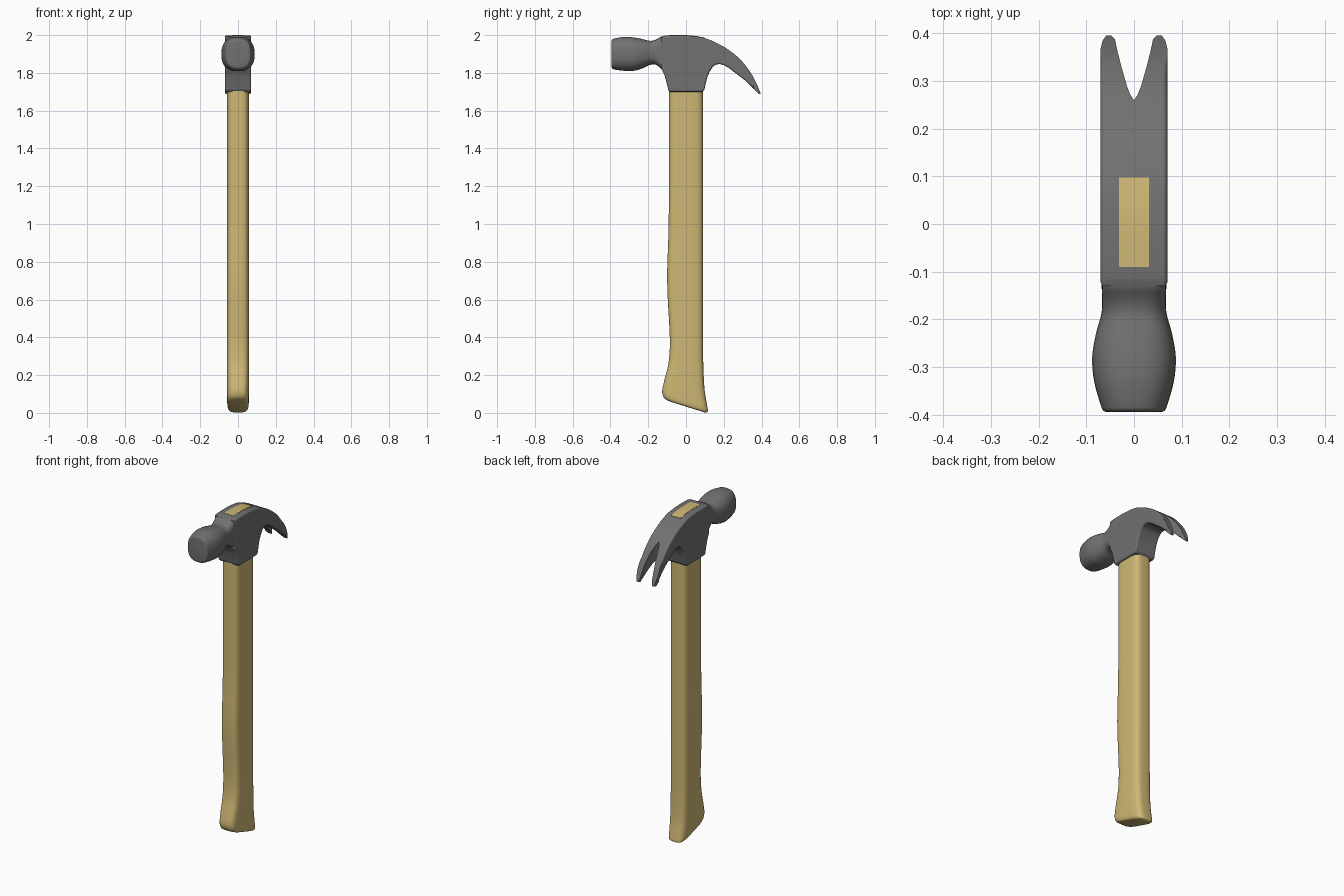
import bpy, bmesh, math

if "Cube" in bpy.data.objects:
    bpy.data.objects.remove(bpy.data.objects["Cube"])


def material(name, rgb):
    m = bpy.data.materials.new(name)
    m.diffuse_color = (*rgb, 1)
    m.use_nodes = True
    m.node_tree.nodes["Principled BSDF"].inputs["Base Color"].default_value = m.diffuse_color
    return m


STEEL = material("dark steel", (0.165, 0.165, 0.165))
WOOD = material("light wood", (0.62, 0.475, 0.175))


def smooth_path(pts, n):
    """Catmull-Rom through tuples of numbers."""
    out = []
    for i in range(len(pts) - 1):
        p0, p1, p2 = pts[max(i - 1, 0)], pts[i], pts[i + 1]
        p3 = pts[min(i + 2, len(pts) - 1)]
        for k in range(n):
            t = k / n
            out.append(tuple(0.5 * (2 * b + (c - a) * t + (2 * a - 5 * b + 4 * c - d) * t * t
                                    + (3 * b - a - 3 * c + d) * t ** 3)
                             for a, b, c, d in zip(p0, p1, p2, p3)))
    out.append(tuple(pts[-1]))
    return out


def make_object(name, bm, mat):
    bmesh.ops.recalc_face_normals(bm, faces=bm.faces)
    me = bpy.data.meshes.new(name)
    bm.to_mesh(me)
    bm.free()
    me.materials.append(mat)
    ob = bpy.data.objects.new(name, me)
    bpy.context.collection.objects.link(ob)
    return ob


def activate(ob):
    bpy.ops.object.select_all(action='DESELECT')
    ob.select_set(True)
    bpy.context.view_layer.objects.active = ob


def shade(ob, angle=40):
    activate(ob)
    bpy.ops.object.shade_smooth_by_angle(angle=math.radians(angle))


def unit_ring(e, n=40):
    """Rounded-square outline in -1..1; a larger e is squarer."""
    res = []
    for i in range(n):
        a = 2 * math.pi * (i + 0.5) / n
        c, s = math.cos(a), math.sin(a)
        res.append((math.copysign(abs(c) ** (2 / e), c), math.copysign(abs(s) ** (2 / e), s)))
    return res


def loft(name, rings, mat):
    bm = bmesh.new()
    vs = [[bm.verts.new(p) for p in r] for r in rings]
    n = len(vs[0])
    for a, b in zip(vs, vs[1:]):
        for i in range(n):
            bm.faces.new((a[i], a[(i + 1) % n], b[(i + 1) % n], b[i]))
    bm.faces.new(vs[0])
    bm.faces.new(vs[-1])
    ob = make_object(name, bm, mat)
    shade(ob)
    return ob


def prism(name, a_pts, b_pts, mat, bevel=0, limit=1):
    """Solid between two matching outlines, with optional rounded rims where y < limit."""
    bm = bmesh.new()
    a = [bm.verts.new(p) for p in a_pts]
    b = [bm.verts.new(p) for p in b_pts]
    caps = [bm.faces.new(a), bm.faces.new(b)]
    n = len(a)
    for i in range(n):
        bm.faces.new((a[i], a[(i + 1) % n], b[(i + 1) % n], b[i]))
    bmesh.ops.recalc_face_normals(bm, faces=bm.faces)
    if bevel:
        rim = [e for f in caps for e in f.edges if max(v.co.y for v in e.verts) < limit]
        bmesh.ops.bevel(bm, geom=rim, offset=bevel, segments=3, profile=0.5,
                        affect='EDGES', clamp_overlap=False)
    return make_object(name, bm, mat)


# Handle: z front, z back, y front, y back, half width
spec = [(1.90, 1.90, -.09, .09, .058), (1.45, 1.45, -.09, .09, .058),
        (1.00, 1.00, -.092, .09, .058), (.70, .70, -.10, .09, .059),
        (.40, .40, -.086, .09, .059), (.27, .25, -.092, .092, .059),
        (.18, .13, -.113, .098, .059), (.12, .05, -.126, .11, .058),
        (.088, .015, -.121, .116, .056), (.07, .004, -.105, .113, .051),
        (.06, .002, -.085, .10, .042)]
rings = []
for zf, zb, yf, yb, hx in smooth_path(spec, 5):
    rings.append([(hx * u, (yf + yb) / 2 + (yb - yf) / 2 * v,
                   (zf + zb) / 2 + (zb - zf) / 2 * v) for u, v in unit_ring(4)])
loft("handle", rings, WOOD)

# Striking end: y, half width, z top, z bottom, squareness
spec = [(-.395, .055, 1.962, 1.838, 2.7), (-.392, .064, 1.975, 1.826, 2.7),
        (-.38, .070, 1.982, 1.818, 2.6), (-.33, .084, 1.990, 1.811, 2.5),
        (-.28, .088, 1.988, 1.810, 2.5), (-.23, .080, 1.979, 1.824, 2.5),
        (-.19, .069, 1.970, 1.842, 2.7), (-.16, .067, 1.976, 1.843, 3.4),
        (-.13, .068, 1.992, 1.820, 5), (-.10, .068, 1.994, 1.790, 6)]
rings = []
for y, hx, zt, zb, e in smooth_path(spec, 4):
    rings.append([(hx * u, y, (zt + zb) / 2 + (zt - zb) / 2 * v) for u, v in unit_ring(e)])
loft("striking_end", rings, STEEL)

# Head body and claw: side profile (y, z)
top = smooth_path([(-.13, 1.992), (-.10, 1.998), (0, 1.998), (.10, 1.984), (.20, 1.938),
                   (.28, 1.878), (.34, 1.805), (.375, 1.74), (.396, 1.69)], 4)
under = smooth_path([(.386, 1.687), (.36, 1.713), (.31, 1.762), (.26, 1.80), (.22, 1.83),
                     (.18, 1.846), (.145, 1.835), (.118, 1.79), (.105, 1.745),
                     (.097, 1.71)], 4)
base = [(.086, 1.70), (-.086, 1.70)]
front = smooth_path([(-.094, 1.71), (-.102, 1.745), (-.115, 1.79), (-.13, 1.82)], 4)
side = top + under + base + front
head = prism("head_and_claw", [(-.07, y, z) for y, z in side], [(.07, y, z) for y, z in side],
             STEEL, bevel=.010, limit=.35)

# Plan outline that shapes the claw notch and its rounded tips
half = [(.09, -.3), (.09, .34), (.071, .365), (.066, .385), (.058, .396), (.048, .396),
        (.040, .388), (.034, .36), (.025, .325), (.015, .29), (.007, .27)]
plan = half + [(0, .26)] + [(-x, y) for x, y in reversed(half)]
cutter = prism("claw_plan_cutter", [(x, y, 1.5) for x, y in plan],
               [(x, y, 2.2) for x, y in plan], STEEL)
cutter.hide_render = True
mod = head.modifiers.new("claw", 'BOOLEAN')
mod.operation = 'INTERSECT'
mod.solver = 'EXACT'
mod.object = cutter
activate(head)
bpy.ops.object.modifier_apply(modifier="claw")
bpy.data.objects.remove(cutter)
shade(head)
head.modifiers.new("normals", 'WEIGHTED_NORMAL').keep_sharp = True

# Handle end showing in the top of the head
strip = [(-.09, 1.9995), (-.05, 2.0), (0, 2.0), (.05, 1.996), (.098, 1.987)]
outline = strip + [(.098, 1.97), (-.09, 1.97)]
plug = prism("handle_end", [(-.032, y, z) for y, z in outline],
             [(.032, y, z) for y, z in outline], WOOD)
shade(plug)
